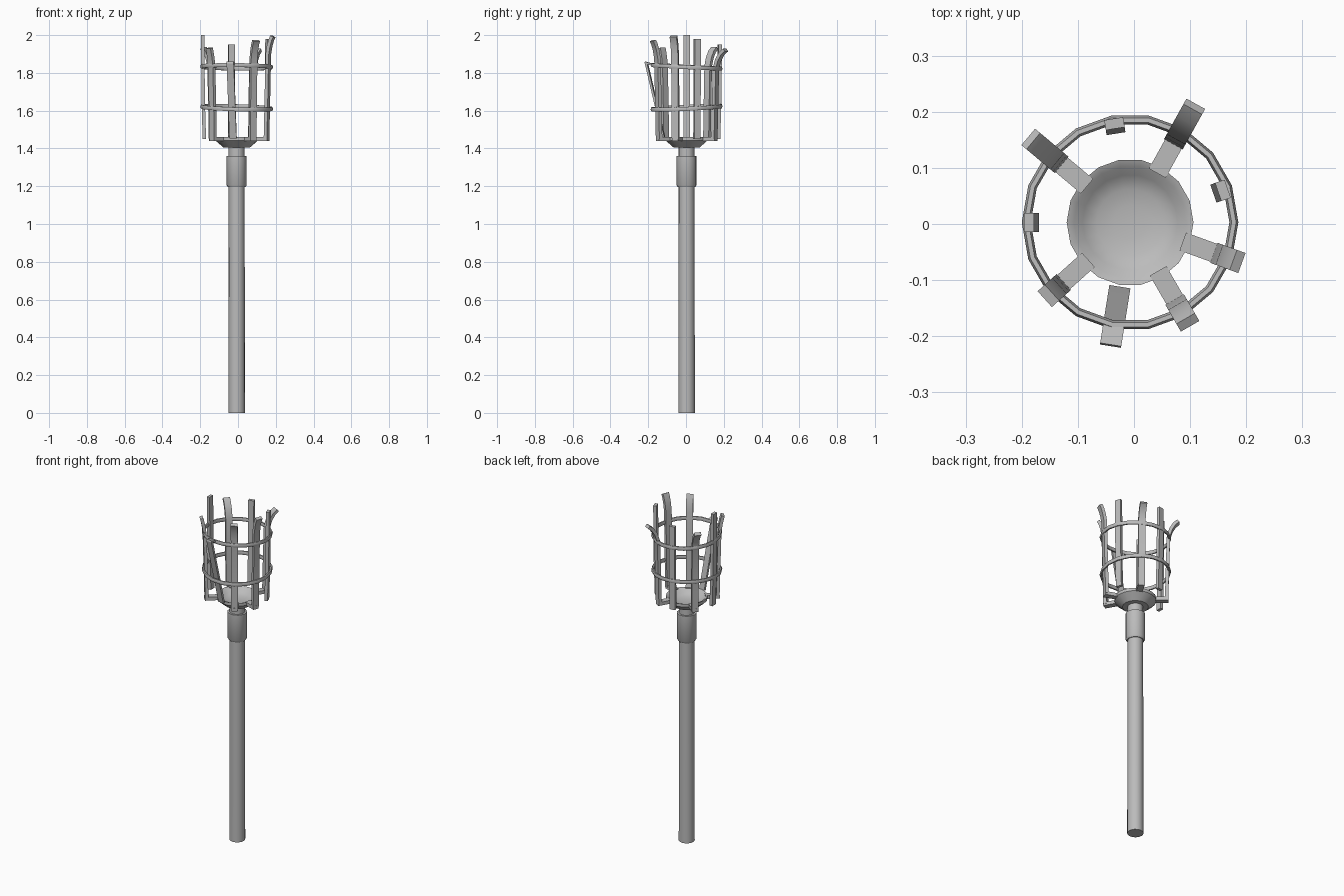
import bpy, math
from mathutils import Vector

if "Cube" in bpy.data.objects:
    bpy.data.objects.remove(bpy.data.objects["Cube"])

iron = bpy.data.materials.new("grey_iron")
iron.use_nodes = True
GREY = (0.5, 0.5, 0.5, 1)
iron.diffuse_color = GREY
iron.node_tree.nodes["Principled BSDF"].inputs["Base Color"].default_value = GREY

CX, CY = -0.007, 0.003


def make(name, verts, faces, smooth_angle=40):
    mesh = bpy.data.meshes.new(name)
    mesh.from_pydata(verts, [], faces)
    mesh.materials.append(iron)
    obj = bpy.data.objects.new(name, mesh)
    bpy.context.collection.objects.link(obj)
    bpy.ops.object.select_all(action='DESELECT')
    obj.select_set(True)
    bpy.context.view_layer.objects.active = obj
    bpy.ops.object.mode_set(mode='EDIT')
    bpy.ops.mesh.select_all(action='SELECT')
    bpy.ops.mesh.normals_make_consistent(inside=False)
    bpy.ops.object.mode_set(mode='OBJECT')
    bpy.ops.object.shade_smooth_by_angle(angle=math.radians(smooth_angle))
    return obj


def lathe(name, profile, sides, closed=False, smooth_angle=40):
    """Spin an (r, z) profile; open profiles are capped at both ends."""
    n = len(profile)
    verts, faces = [], []
    for i in range(sides):
        a = math.tau * i / sides
        verts += [(CX + r * math.cos(a), CY + r * math.sin(a), z) for r, z in profile]
    for i in range(sides):
        j = (i + 1) % sides
        for k in range(n if closed else n - 1):
            m = (k + 1) % n
            faces.append((i * n + k, j * n + k, j * n + m, i * n + m))
    if not closed:
        faces.append([i * n for i in range(sides)])
        faces.append([i * n + n - 1 for i in range(sides)])
    return make(name, verts, faces, smooth_angle)


def strip(name, degrees, path, width=0.036, thick=0.018):
    """Sweep a flat bar along an (r, z) path in the plane at the given angle."""
    a = math.radians(degrees)
    out = Vector((math.cos(a), math.sin(a), 0))
    side = Vector((-out.y, out.x, 0)) * width / 2
    up = Vector((0, 0, 1))
    pts = [Vector((CX, CY, 0)) + out * r + up * z for r, z in path]
    verts, faces = [], []
    for i, p in enumerate(pts):
        run = (pts[min(i + 1, len(pts) - 1)] - pts[max(i - 1, 0)]).normalized()
        nrm = run.cross(side).normalized() * thick / 2
        verts += [p + side + nrm, p - side + nrm, p - side - nrm, p + side - nrm]
    for i in range(len(pts) - 1):
        b = i * 4
        for k in range(4):
            m = (k + 1) % 4
            faces.append((b + k, b + m, b + 4 + m, b + 4 + k))
    e = len(verts) - 4
    faces += [(0, 1, 2, 3), (e, e + 1, e + 2, e + 3)]
    return make(name, verts, faces)


# Handle, collar and neck
lathe("pole", [(0.044, 0), (0.042, 1.22)], 16)
lathe("collar", [(0.046, 1.195), (0.053, 1.205), (0.053, 1.36)], 16)
lathe("neck", [(0.042, 1.35), (0.042, 1.42)], 16)

# Shallow dish
lathe("dish", [(0.07, 1.405), (0.113, 1.442), (0.113, 1.46), (0.1, 1.455),
               (0.085, 1.437), (0.06, 1.427), (0.03, 1.422)], 18)


# Cage hoops, each slightly tilted
def hoop(name, z, tilt_x, tilt_y):
    section = [(0.185 + 0.008 * math.cos(math.tau * k / 6),
                z + 0.012 * math.sin(math.tau * k / 6)) for k in range(6)]
    obj = lathe(name, section, 18, closed=True, smooth_angle=65)
    for v in obj.data.vertices:
        v.co.z += v.co.x * tilt_x + v.co.y * tilt_y


hoop("upper_hoop", 1.832, -0.01, -0.05)
hoop("lower_hoop", 1.615, -0.03, 0.045)

# Flared slats, each carried by a spoke: angle, tip radius, tip height
flared = [(61, 0.24, 1.925), (140, 0.235, 1.935), (222, 0.2, 1.935),
          (300, 0.21, 1.975), (340, 0.208, 1.997)]
for i, (ang, tip, top) in enumerate(flared, 1):
    strip(f"spoke_{i}", ang, [(0.1, 1.45), (0.178, 1.45)], 0.034, 0.02)
    bend = top - 0.1
    flare = tip - 0.18
    strip(f"flared_slat_{i}", ang,
          [(0.168, 1.45), (0.172, 1.62), (0.178, bend),
           (0.18 + flare * 0.2, top - 0.055), (0.18 + flare * 0.55, top - 0.022),
           (tip - 0.004, top - 0.004)], 0.038)

# Straight slats fixed only to the hoops: angle, radius, top height
for i, (ang, r, top) in enumerate([(19, 0.172, 1.98), (99, 0.175, 1.95), (180, 0.177, 2.0)], 1):
    strip(f"straight_slat_{i}", ang, [(r - 0.006, 1.45), (r, 1.65), (r + 0.003, top)], 0.034)

# Loose front slat leaning outward, with a folded tip
strip("leaning_slat", 261, [(0.122, 1.455), (0.158, 1.61), (0.216, 1.855)], 0.038, 0.012)
strip("folded_tip", 261, [(0.222, 1.855), (0.188, 1.845)], 0.038, 0.01)
